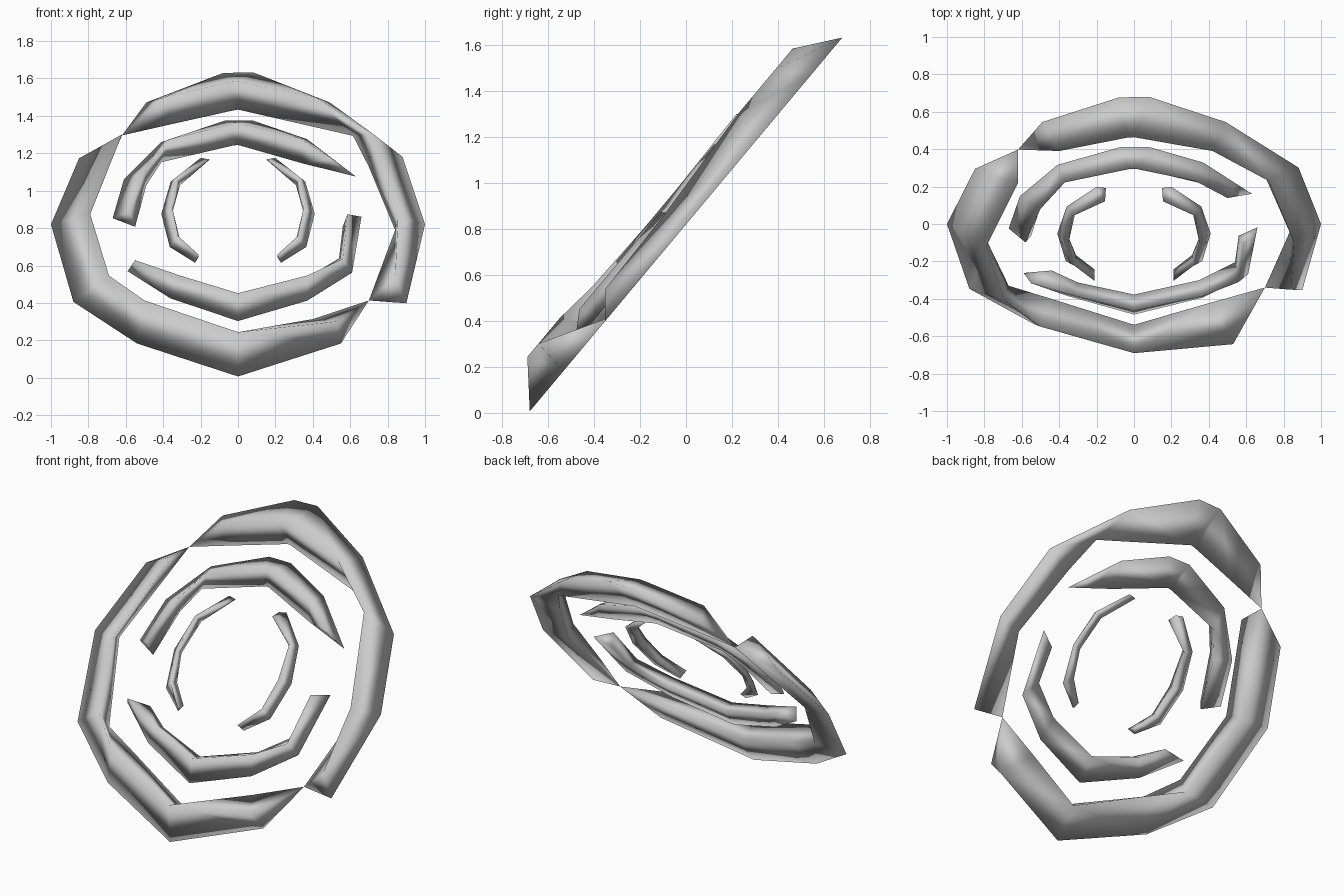
import bpy, bmesh, math
from mathutils import Matrix, Vector

old = bpy.data.objects.get("Cube")
if old:
    bpy.data.objects.remove(old, do_unlink=True)

grey = bpy.data.materials.new("light_grey")
grey.use_nodes = True
colour = (0.6, 0.6, 0.6, 1)
grey.diffuse_color = colour
grey.node_tree.nodes["Principled BSDF"].inputs["Base Color"].default_value = colour

# The flat ring plane is leaned back about the x axis
TILT = Matrix.Translation((0, 0, 0.82)) @ Matrix.Rotation(math.radians(50.1), 4, 'X')


def arc(name, sections, base, ridge, tip=None, mirror=False):
    """Loft triangular sections (outer rim, raised ridge, inner edge) into a curved blade."""
    bm = bmesh.new()
    side = -1 if mirror else 1
    rings = []
    for rim, top, inner in sections:
        height = top[2] if len(top) > 2 else ridge
        pts = [(*rim, base), (top[0], top[1], height), (*inner, base)]
        rings.append([bm.verts.new((side * x, y, z)) for x, y, z in pts])
    for a, b in zip(rings, rings[1:]):
        for i in range(3):
            j = (i + 1) % 3
            bm.faces.new((a[i], a[j], b[j], b[i]))
    bm.faces.new(rings[0])
    # Far end runs to a point or is capped
    if tip:
        point = bm.verts.new((tip[0], tip[1], base))
        for i in range(3):
            bm.faces.new((rings[-1][i], rings[-1][(i + 1) % 3], point))
    else:
        bm.faces.new(rings[-1])
    bmesh.ops.triangulate(bm, faces=bm.faces[:])
    bmesh.ops.recalc_face_normals(bm, faces=bm.faces[:])
    bm.transform(TILT)
    for f in bm.faces:
        f.smooth = True
    mesh = bpy.data.meshes.new(name)
    bm.to_mesh(mesh)
    bm.free()
    mesh.materials.append(grey)
    obj = bpy.data.objects.new(name, mesh)
    bpy.context.collection.objects.link(obj)
    return obj


# Outer ring: two blades, each tapering to meet the other's wide end
arc("outer_upper_arc", [
    ((0.90, -0.55), (0.84, -0.44, 0.09), (0.70, -0.53)),
    ((1.00, 0.00), (0.855, -0.03, 0.10), (0.84, -0.04)),
    ((0.88, 0.47), (0.72, 0.52), (0.70, 0.40)),
    ((0.49, 0.85), (0.42, 0.77), (0.615, 0.617)),
    ((0.08, 1.06), (0.0, 0.885), (0.0, 0.80)),
    ((-0.08, 1.055), (-0.04, 0.88), (-0.04, 0.79)),
    ((-0.49, 0.85), (-0.40, 0.77), (-0.35, 0.70)),
], 0.0, 0.135, tip=(-0.62, 0.62))

arc("outer_lower_arc", [
    ((-0.85, 0.46), (-0.62, 0.51, 0.14), (-0.62, 0.62)),
    ((-1.00, 0.00), (-0.79, -0.035, 0.127), (-0.83, 0.0)),
    ((-0.88, -0.54), (-0.69, -0.474, 0.14), (-0.67, -0.515)),
    ((-0.54, -0.83), (-0.50, -0.664), (-0.45, -0.62)),
    ((0.0, -1.06), (0.0, -0.885), (0.0, -0.84)),
    ((0.55, -0.83), (0.53, -0.81), (0.40, -0.66)),
], 0.0, 0.16, tip=(0.70, -0.53))

# Middle ring: an upper blade with a sharp tip and a lower blade with cut ends
arc("middle_upper_arc", [
    ((-0.67, 0.01), (-0.58, -0.01), (-0.55, -0.05)),
    ((-0.61, 0.28), (-0.50, 0.27), (-0.49, 0.24)),
    ((-0.41, 0.54), (-0.37, 0.49), (-0.41, 0.40)),
    ((-0.07, 0.69), (-0.03, 0.60), (-0.03, 0.515)),
    ((0.08, 0.69), (0.02, 0.60), (0.0, 0.52)),
    ((0.37, 0.56), (0.33, 0.50), (0.35, 0.39)),
    ((0.55, 0.38), (0.50, 0.36), (0.49, 0.345)),
], 0.04, 0.12, tip=(0.63, 0.30))

arc("middle_lower_arc", [
    ((0.66, 0.02), (0.585, -0.03), (0.56, -0.05)),
    ((0.61, -0.37), (0.56, -0.34), (0.54, -0.27)),
    ((0.37, -0.565), (0.37, -0.457), (0.35, -0.42)),
    ((0.0, -0.707), (0.0, -0.58), (0.0, -0.54)),
    ((-0.36, -0.55), (-0.31, -0.457), (-0.30, -0.44)),
    ((-0.59, -0.36), (-0.55, -0.35), (-0.44, -0.34)),
], 0.04, 0.12)

# Inner ring: a mirrored pair of side blades
for name, flip in (("inner_left_arc", False), ("inner_right_arc", True)):
    arc(name, [
        ((0.20, 0.40), (0.155, 0.345), (0.15, 0.39)),
        ((0.36, 0.235), (0.33, 0.22), (0.31, 0.21)),
        ((0.41, 0.01), (0.35, 0.0), (0.355, 0.0)),
        ((0.365, -0.22), (0.32, -0.19), (0.31, -0.17)),
        ((0.23, -0.33), (0.21, -0.32), (0.21, -0.29)),
    ], 0.075, 0.13, mirror=flip)
